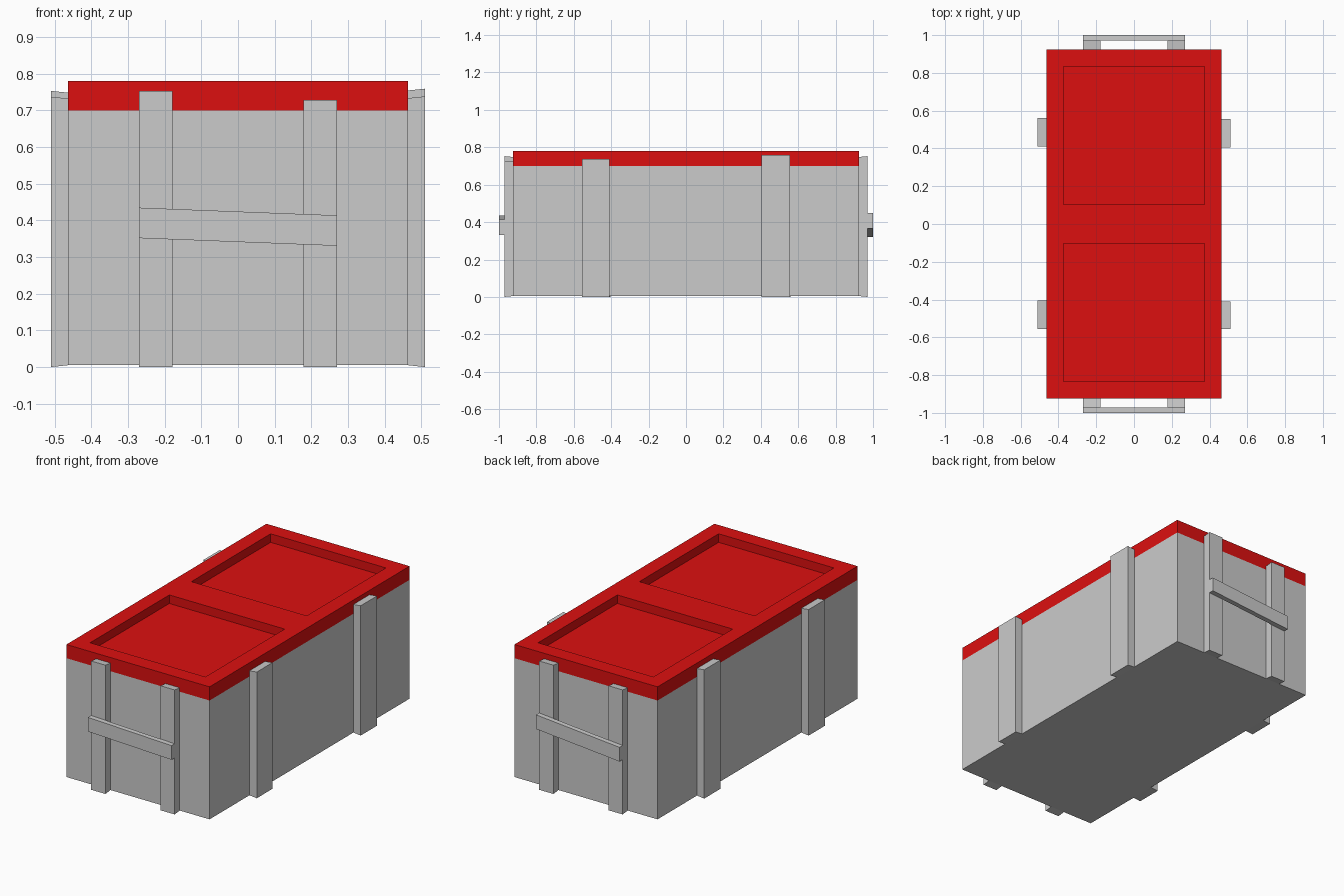
import bpy, bmesh, math
from mathutils import Matrix

if "Cube" in bpy.data.objects:
    bpy.data.objects.remove(bpy.data.objects["Cube"])

HX, HY = 0.463, 0.924          # half width and half length of the crate
Z0, Z1, Z2 = 0.005, 0.70, 0.78  # underside, lid seam, lid top


def finish(name, bm, mat=None):
    bmesh.ops.recalc_face_normals(bm, faces=bm.faces)
    me = bpy.data.meshes.new(name)
    bm.to_mesh(me)
    bm.free()
    ob = bpy.data.objects.new(name, me)
    bpy.context.collection.objects.link(ob)
    if mat:
        me.materials.append(mat)
    return ob


def box(x0, x1, y0, y1, z0, z1):
    bm = bmesh.new()
    bmesh.ops.create_cube(bm, size=1)
    for v in bm.verts:
        v.co = (x1 if v.co.x > 0 else x0, y1 if v.co.y > 0 else y0, z1 if v.co.z > 0 else z0)
    return bm


def post(name, angle, dist, a, b, top):
    # Upright slat; outer edges sit slightly lower at the foot, higher at the top
    bm = box(a, b, -dist - 0.047, -dist, Z0, top - 0.005)
    for v in bm.verts:
        if v.co.y < -dist - 0.01:
            v.co.z = top if v.co.z > 0.3 else 0.0
    bm.transform(Matrix.Rotation(angle, 4, 'Z'))
    finish(name, bm)


def handle(name, angle, z_left, z_right):
    # Crooked cross bar nailed over the end slats
    bm = box(-0.27, 0.27, -1.0, -HY - 0.047, -0.0415, 0.0415)
    for v in bm.verts:
        v.co.z += z_left if v.co.x < 0 else z_right
    bm.transform(Matrix.Rotation(angle, 4, 'Z'))
    finish(name, bm)


red = bpy.data.materials.new("red_lid")
red.diffuse_color = (0.72, 0.005, 0.005, 1)
red.use_nodes = True
red.node_tree.nodes["Principled BSDF"].inputs["Base Color"].default_value = red.diffuse_color

# Crate body
finish("crate_body", box(-HX, HX, -HY, HY, Z0, Z1))

# Lid with two sunken panels
bm = box(-HX, HX, -HY, HY, Z1, Z2)
bmesh.ops.bisect_plane(bm, geom=bm.verts[:] + bm.edges[:] + bm.faces[:],
                       plane_co=(0, 0, 0), plane_no=(0, 1, 0))
bm.normal_update()
panels = [f for f in bm.faces if f.normal.z > 0.9]
bmesh.ops.inset_individual(bm, faces=panels, thickness=0.09, use_even_offset=True)
walls = bmesh.ops.extrude_discrete_faces(bm, faces=panels)["faces"]
bmesh.ops.translate(bm, verts=list({v for f in walls for v in f.verts}), vec=(0, 0, -0.05))
for v in bm.verts:
    if 0.05 < abs(v.co.y) < 0.2:
        v.co.y = math.copysign(0.102, v.co.y)
finish("lid", bm, red)

# Slats and handles on both ends
for side, angle, zl, zr in (("front", 0, 0.393, 0.372), ("back", math.pi, 0.408, 0.362)):
    post(side + "_slat_tall", angle, HY, -0.27, -0.178, 0.753)
    post(side + "_slat_short", angle, HY, 0.178, 0.27, 0.728)
    handle(side + "_handle", angle, zl, zr)

# Slats on both long sides
post("right_slat_front", math.pi / 2, HX, -0.555, -0.41, 0.738)
post("right_slat_back", math.pi / 2, HX, 0.405, 0.555, 0.759)
post("left_slat_front", -math.pi / 2, HX, 0.405, 0.555, 0.737)
post("left_slat_back", -math.pi / 2, HX, -0.56, -0.41, 0.753)
